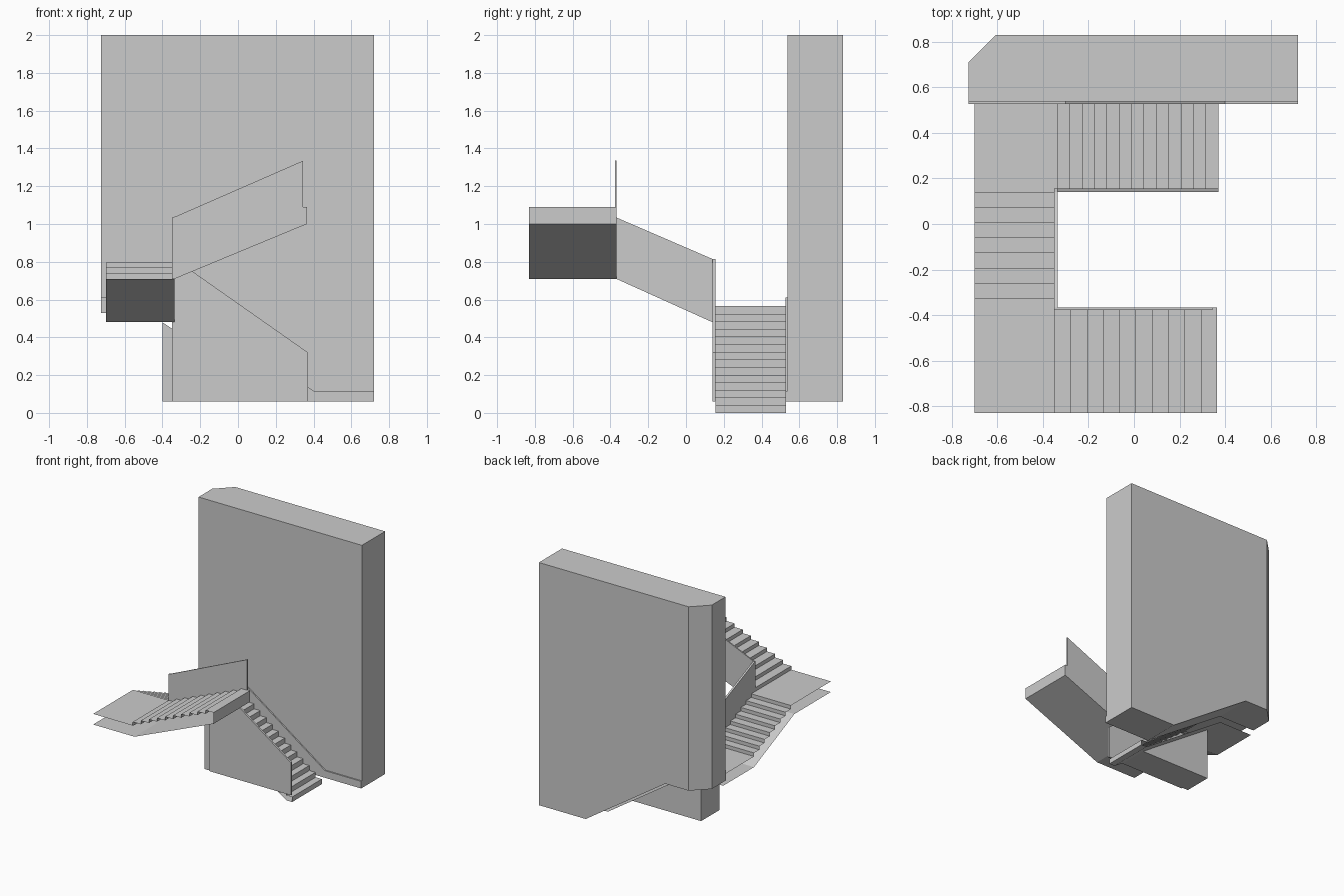
import bpy, bmesh
from mathutils import Vector

if "Cube" in bpy.data.objects:
    bpy.data.objects.remove(bpy.data.objects["Cube"])


def place(axis, u, w, d):
    # profile (u, w=height); d = position along the extrusion axis
    return Vector((u, d, w)) if axis == 'Y' else Vector((d, u, w))


def finish(name, bm):
    me = bpy.data.meshes.new(name)
    bm.to_mesh(me)
    bm.free()
    ob = bpy.data.objects.new(name, me)
    bpy.context.collection.objects.link(ob)
    return ob


def prism(name, profile, axis, a, b, cut=None):
    """Closed solid from a side profile, optionally trimmed by a plane."""
    bm = bmesh.new()
    face = bm.faces.new([bm.verts.new(place(axis, u, w, a)) for u, w in profile])
    ext = bmesh.ops.extrude_face_region(bm, geom=[face], use_keep_orig=True)
    vs = [g for g in ext['geom'] if isinstance(g, bmesh.types.BMVert)]
    bmesh.ops.translate(bm, verts=vs, vec=place(axis, 0, 0, b - a))
    if cut:
        geom = bm.verts[:] + bm.edges[:] + bm.faces[:]
        res = bmesh.ops.bisect_plane(bm, geom=geom, plane_co=cut[0],
                                     plane_no=cut[1], clear_outer=True)
        edges = [g for g in res['geom_cut'] if isinstance(g, bmesh.types.BMEdge)]
        bmesh.ops.contextual_create(bm, geom=edges)
    bmesh.ops.recalc_face_normals(bm, faces=bm.faces)
    return finish(name, bm)


def sheet(name, line, axis, a, b, up):
    """Open folded sheet swept from a polyline, facing up or down."""
    bm = bmesh.new()
    pairs = [[bm.verts.new(place(axis, u, w, d)) for d in (a, b)] for u, w in line]
    for p, q in zip(pairs, pairs[1:]):
        bm.faces.new((p[0], p[1], q[1], q[0]))
    bm.normal_update()
    if (sum(f.normal.z * f.calc_area() for f in bm.faces) > 0) != up:
        bmesh.ops.reverse_faces(bm, faces=bm.faces)
    return finish(name, bm)


def steps(u, z, run, rise, risers):
    """Stepped polyline: riser then tread, repeated."""
    pts = [(u, z)]
    for i in range(risers):
        z += rise
        pts.append((u, z))
        if i < risers - 1:
            u += run
            pts.append((u, z))
    return pts


# Tall back wall with sloping underside and one clipped corner
underside = [(0.72, 0.06), (0.306, 0.06), (-0.398, 0.53), (-0.725, 0.53)]
prism("back_wall", underside + [(-0.725, 2), (0.72, 2)], 'Y', 0.537, 0.83,
      cut=((-0.605, 0.83, 0), (-1, 1, 0)))

# Skirting board following the first flight
prism("wall_skirting", underside + [(-0.725, 0.61), (-0.30, 0.61), (0.40, 0.117),
      (0.72, 0.117)], 'Y', 0.527, 0.537)

# Stepped upper surfaces, each running on to its landing
L1, L2, TOP = 0.565, 0.795, 1.09
sheet("lower_flight", steps(0.37, 0, -0.705 / 13, L1 / 14, 14) + [(-0.70, L1)],
      'Y', 0.155, 0.53, True)
sheet("middle_flight", [(0.155, L1)] + steps(0.14, L1, -0.0665, (L2 - L1) / 8, 8)
      + [(-0.83, L2)], 'X', -0.70, -0.345, True)
sheet("upper_flight", steps(-0.35, L2, 0.0715, (TOP - L2) / 10, 10) + [(0.365, TOP)],
      'Y', -0.83, -0.37, True)

# Soffits below the flights
sheet("lower_soffit", [(0.37, 0), (0.32, 0), (-0.40, 0.48), (-0.70, 0.48)],
      'Y', 0.155, 0.53, False)
sheet("middle_soffit", [(0.155, 0.48), (0.14, 0.48), (-0.37, 0.71), (-0.83, 0.71)],
      'X', -0.70, -0.345, False)
sheet("upper_soffit", [(-0.35, 0.71), (-0.335, 0.71), (0.365, 1.0), (0.365, TOP)],
      'Y', -0.83, -0.37, False)

# Thin solid balustrades around the stairwell
prism("lower_balustrade", [(0.37, 0.06), (0.37, 0.32), (-0.335, 0.815), (-0.35, 0.815),
      (-0.35, 0.06)], 'Y', 0.14, 0.155)
prism("middle_balustrade", [(0.155, 0.48), (0.155, 0.815), (0.14, 0.815), (-0.37, 1.035),
      (-0.37, 0.71), (0.14, 0.48)], 'X', -0.35, -0.335)
prism("upper_balustrade", [(-0.35, 0.71), (-0.35, 1.035), (-0.33, 1.04), (0.345, 1.335),
      (0.345, 0.992), (-0.335, 0.71)], 'Y', -0.377, -0.367)

# End strip beside the top step
prism("top_step_side", [(0.345, 0.992), (0.365, 1.0), (0.365, TOP), (0.345, TOP)],
      'Y', -0.377, -0.367)

# Enclosed block under the lower flight
prism("understair_block", [(-0.40, 0.06), (0.23, 0.06), (-0.40, 0.48)], 'Y', 0.15, 0.38)
